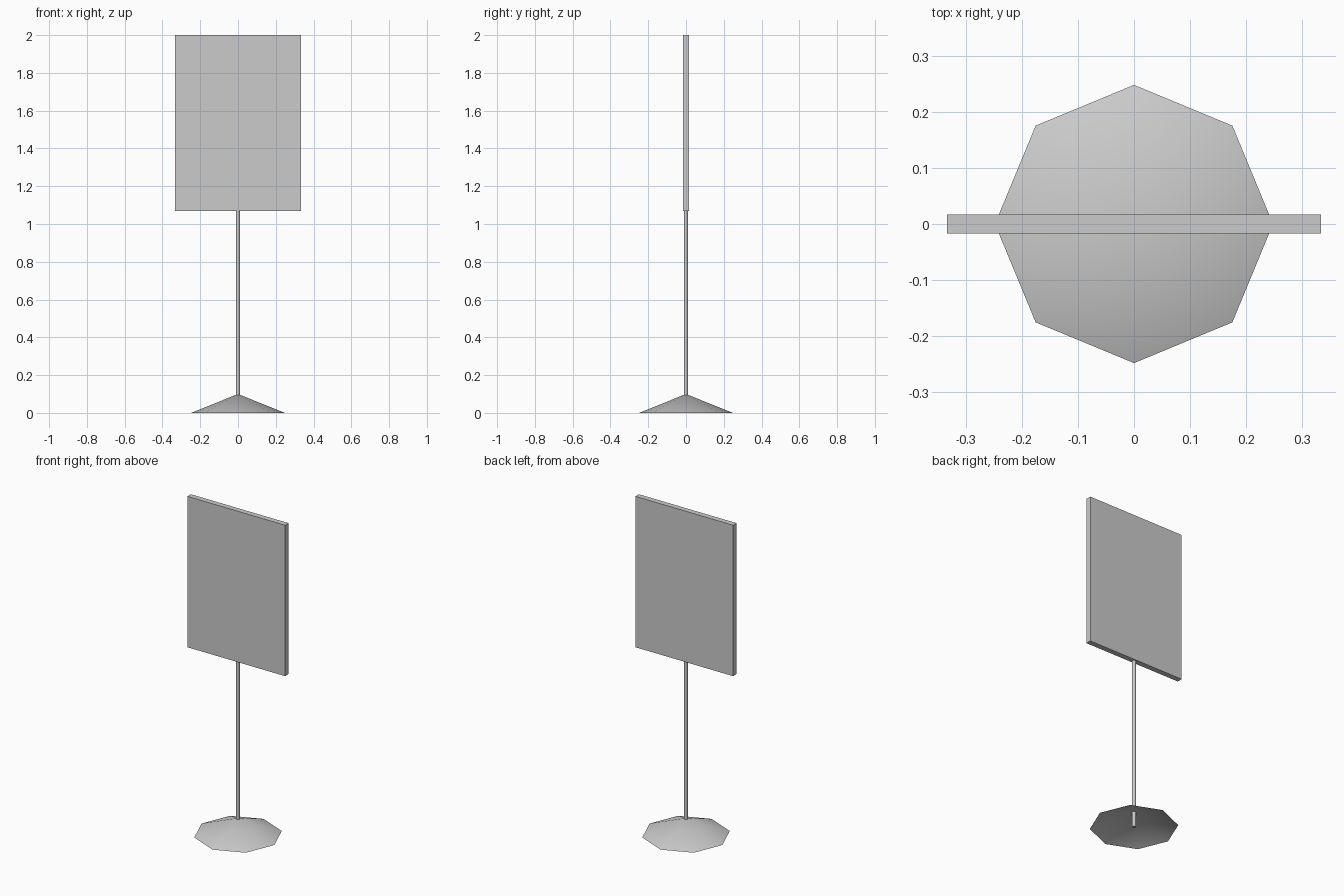
import bpy
import math

cube = bpy.data.objects.get("Cube")
if cube:
    bpy.data.objects.remove(cube, do_unlink=True)

GREY = (0.6, 0.6, 0.6, 1.0)
grey = bpy.data.materials.new("plain grey")
grey.use_nodes = True
grey.diffuse_color = GREY
grey.node_tree.nodes["Principled BSDF"].inputs["Base Color"].default_value = GREY

PANEL_BOTTOM, TOP = 1.07, 2.0
SIDES = 8


def finish(name, smooth_angle=None):
    """Name the active object, colour it and smooth its shallow edges."""
    obj = bpy.context.object
    obj.name = name
    obj.data.materials.append(grey)
    bpy.ops.object.transform_apply(location=False, rotation=True, scale=True)
    if smooth_angle:
        bpy.ops.object.shade_smooth_by_angle(angle=math.radians(smooth_angle))
    return obj


# Base: shallow eight-sided cone, hollow underneath
bpy.ops.mesh.primitive_cone_add(vertices=SIDES, radius1=0.248, radius2=0, depth=0.1,
                                end_fill_type='NOTHING', location=(0, 0, 0.05))
finish("base", 30)

# Pole: thin rod from the ground to the underside of the panel
bpy.ops.mesh.primitive_cylinder_add(vertices=SIDES, radius=0.011, depth=PANEL_BOTTOM,
                                    location=(0, 0, PANEL_BOTTOM / 2))
finish("pole", 50)

# Sign panel: flat upright board
bpy.ops.mesh.primitive_cube_add(size=1, location=(0, 0, (PANEL_BOTTOM + TOP) / 2))
bpy.context.object.scale = (0.666, 0.034, TOP - PANEL_BOTTOM)
finish("sign_panel")
